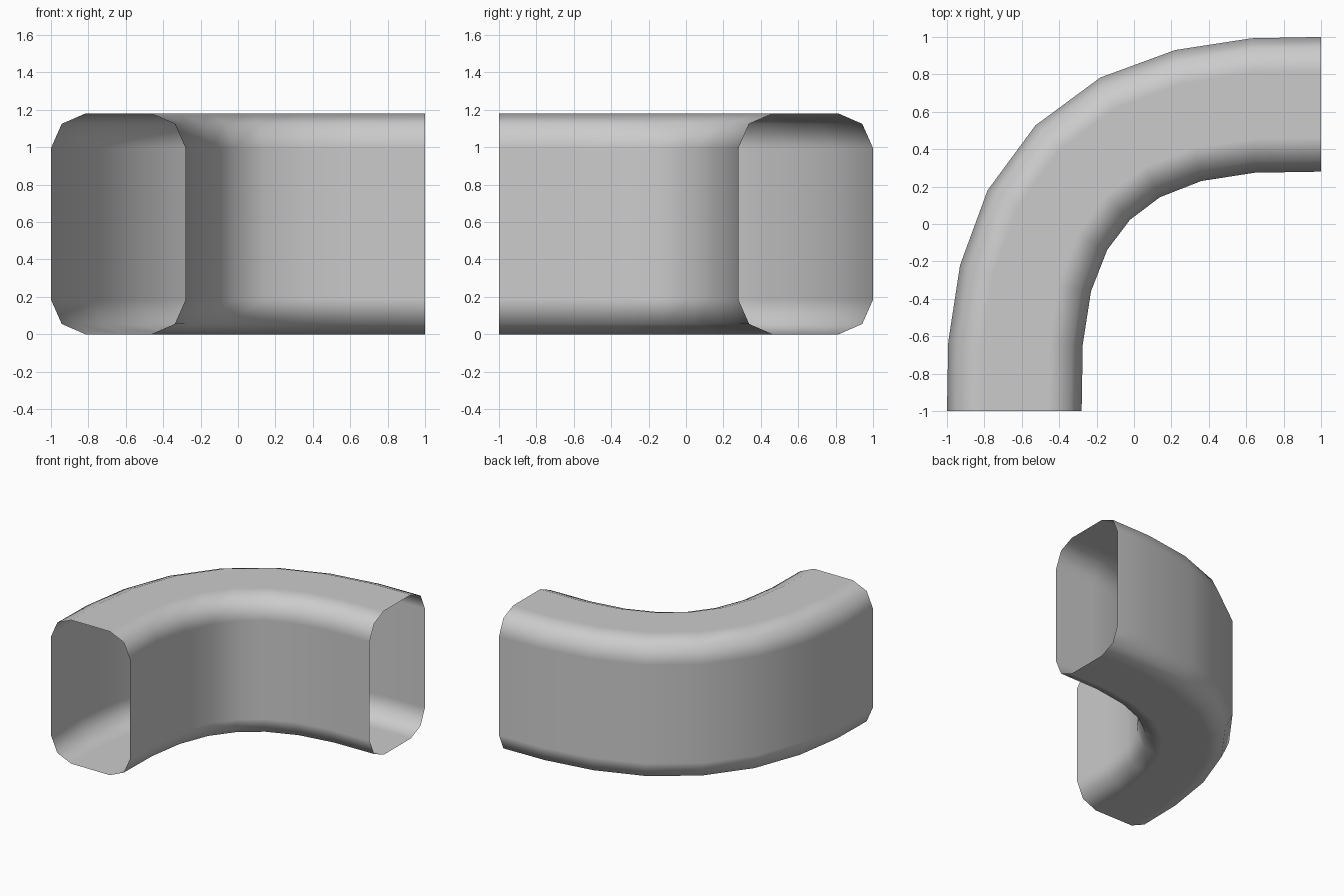
import bpy, bmesh

cube = bpy.data.objects.get("Cube")
if cube:
    bpy.data.objects.remove(cube, do_unlink=True)

HEIGHT = 1.18

# One grey material
grey = bpy.data.materials.new("light_grey")
grey.use_nodes = True
colour = (0.6, 0.6, 0.6, 1)
grey.diffuse_color = colour
grey.node_tree.nodes["Principled BSDF"].inputs["Base Color"].default_value = colour

# Chamfered section, counter-clockwise: u runs 0 (outer wall) to 1 (inner wall)
corner = [(0.745, 0), (0.92, 0.055), (1, 0.185)]
right = corner + [(u, HEIGHT - z) for u, z in reversed(corner)]
section = right + [(1 - u, HEIGHT - z) for u, z in right]

# Outer and inner wall of the bend, from the front end to the middle
outer = [(-1, -1), (-0.993, -0.63), (-0.93, -0.22), (-0.783, 0.18), (-0.527, 0.527)]
inner = [(-0.28, -1), (-0.274, -0.645), (-0.23, -0.36), (-0.143, -0.138), (-0.022, 0.022)]


def mirrored(path):
    """Continue the half path across the diagonal."""
    return path + [(-y, -x) for x, y in reversed(path[:-1])]


# Open tube swept through the bend
bm = bmesh.new()
rings = []
for (ox, oy), (ix, iy) in zip(mirrored(outer), mirrored(inner)):
    rings.append([bm.verts.new((ox + (ix - ox) * u, oy + (iy - oy) * u, z))
                  for u, z in section])
count = len(section)
for a, b in zip(rings, rings[1:]):
    for i in range(count):
        j = (i + 1) % count
        face = bm.faces.new((a[i], b[i], b[j], a[j]))
        face.smooth = True

mesh = bpy.data.meshes.new("duct_bend")
bm.to_mesh(mesh)
bm.free()
mesh.materials.append(grey)
duct = bpy.data.objects.new("duct_bend", mesh)
bpy.context.collection.objects.link(duct)

# Keep the broad walls flat in shading and the corners soft
duct.modifiers.new("flat_walls", "WEIGHTED_NORMAL").weight = 100
